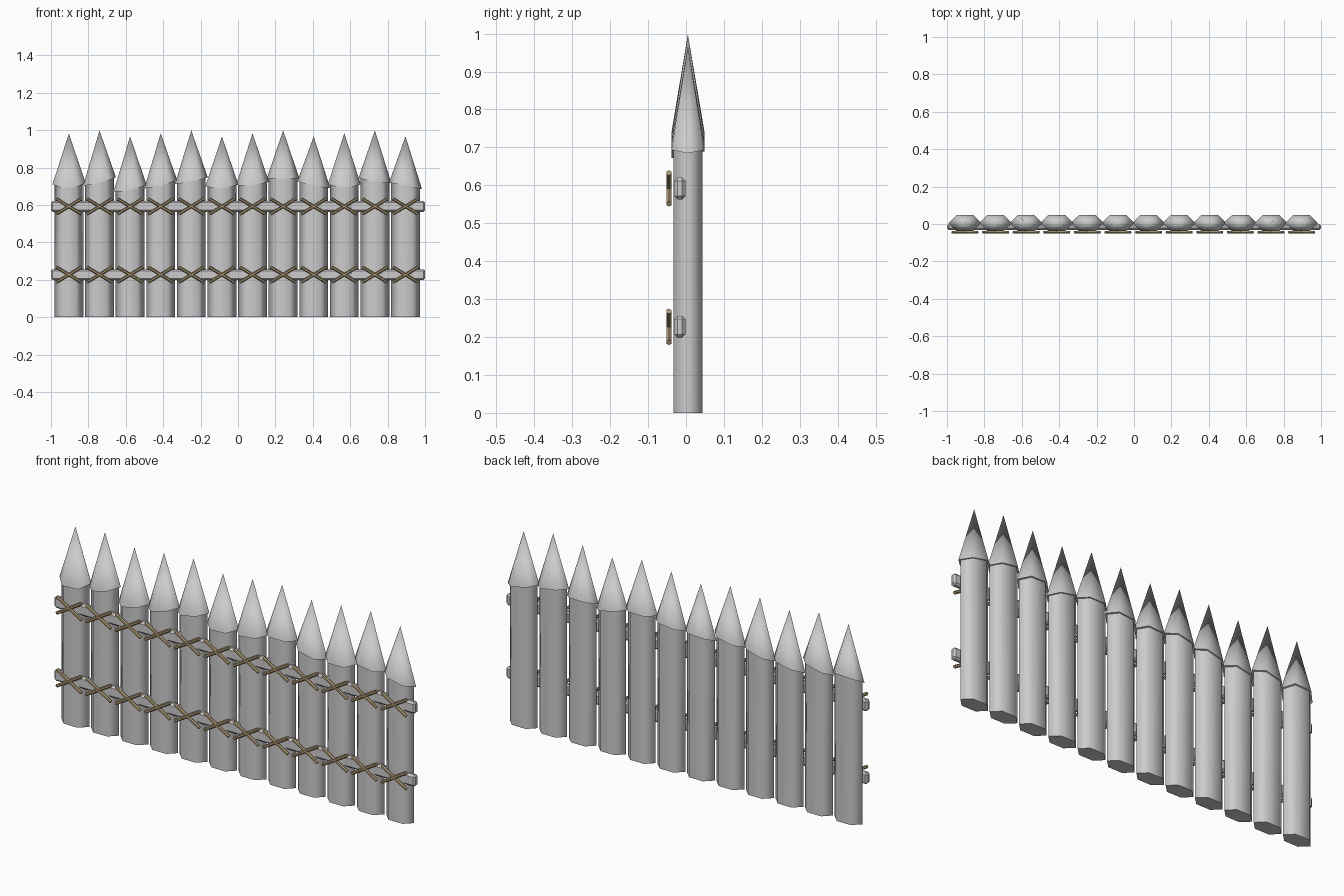
import bpy, bmesh, math
from mathutils import Vector

cube = bpy.data.objects.get("Cube")
if cube:
    bpy.data.objects.remove(cube)


def material(name, rgb):
    m = bpy.data.materials.new(name)
    m.use_nodes = True
    m.diffuse_color = (*rgb, 1)
    bsdf = m.node_tree.nodes["Principled BSDF"]
    bsdf.inputs["Base Color"].default_value = (*rgb, 1)
    bsdf.inputs["Roughness"].default_value = 0.8
    return m


GREY = material("pale grey wood", (0.6, 0.6, 0.6))
TAN = material("tan rope", (0.41, 0.31, 0.16))
Y_MID = 0.005       # centre line of the stakes
SQUASH = 0.57       # stakes are flattened front to back


def finish(bm, name, mat):
    bmesh.ops.recalc_face_normals(bm, faces=bm.faces[:])
    me = bpy.data.meshes.new(name)
    bm.to_mesh(me)
    bm.free()
    me.materials.append(mat)
    ob = bpy.data.objects.new(name, me)
    bpy.context.collection.objects.link(ob)
    return ob


def hexagon(bm, x, radius, height):
    """Ring of six vertices; height(dx, dy) gives z."""
    ring = []
    for i in range(6):
        a = math.radians(60 * i)
        dx, dy = radius * math.cos(a), radius * math.sin(a) * SQUASH
        ring.append(bm.verts.new((x + dx, Y_MID + dy, height(dx, dy))))
    return ring


def add_post(x, top):
    bm = bmesh.new()
    low = hexagon(bm, x, 0.077, lambda dx, dy: 0)
    high = hexagon(bm, x, 0.077, top)
    for i in range(6):
        j = (i + 1) % 6
        bm.faces.new((low[i], low[j], high[j], high[i])).smooth = True
    bm.faces.new(low)
    bm.faces.new(high)
    finish(bm, "post", GREY)


def add_point(x, base, tip_z):
    bm = bmesh.new()
    ring = hexagon(bm, x, 0.088, base)
    tip = bm.verts.new((x, Y_MID, tip_z))
    for i in range(6):
        bm.faces.new((ring[i], ring[(i + 1) % 6], tip)).smooth = True
    bm.faces.new(ring)
    finish(bm, "pointed_tip", GREY)


def add_rail(z):
    bm = bmesh.new()
    bmesh.ops.create_cube(bm, size=1)
    for v in bm.verts:
        v.co = Vector((v.co.x * 2.0, v.co.y * 0.03 - 0.016, v.co.z * 0.058 + z))
    bmesh.ops.bevel(bm, geom=bm.edges[:], offset=0.009, segments=1, affect='EDGES')
    finish(bm, "cross_rail", GREY)


def add_rope(x, z, side):
    """One diagonal bar of a crossed lashing."""
    a = Vector((x - 0.068, -0.045, z - 0.041 * side))
    b = Vector((x + 0.068, -0.045, z + 0.041 * side))
    bm = bmesh.new()
    bmesh.ops.create_cone(bm, cap_ends=True, segments=6, radius1=0.008,
                          radius2=0.008, depth=(b - a).length)
    rot = (b - a).to_track_quat('Z', 'Y').to_matrix().to_4x4()
    bmesh.ops.transform(bm, matrix=rot, verts=bm.verts[:])
    bmesh.ops.translate(bm, vec=(a + b) / 2, verts=bm.verts[:])
    finish(bm, "rope_lashing", TAN)


# Stakes: (base height, tilt along x, tilt along y) of each pointed tip
TILTS = [(0.715, 0.05, 0.5), (0.725, 0.25, 0.15), (0.69, 0.2, 0.2),
         (0.71, 0.25, 0.1), (0.73, 0.2, 0.1), (0.705, 0.05, 0.3),
         (0.715, 0.1, 0.2), (0.74, 0, 0), (0.708, -0.2, 0.1),
         (0.71, 0, 0.3), (0.73, -0.15, 0.1), (0.702, -0.2, 0)]
TIPS = (0.983, 0.998, 0.966)
RAILS = (0.227, 0.592)

for i, (mid, tx, ty) in enumerate(TILTS):
    x = -0.904 + i * 0.1636

    def base(dx, dy):
        return mid + tx * dx + ty * dy

    def top(dx, dy):
        return base(dx, dy) + 0.012

    add_post(x, top)
    add_point(x, base, TIPS[i % 3])
    for z in RAILS:
        for side in (-1, 1):
            add_rope(x, z, side)

for z in RAILS:
    add_rail(z)
